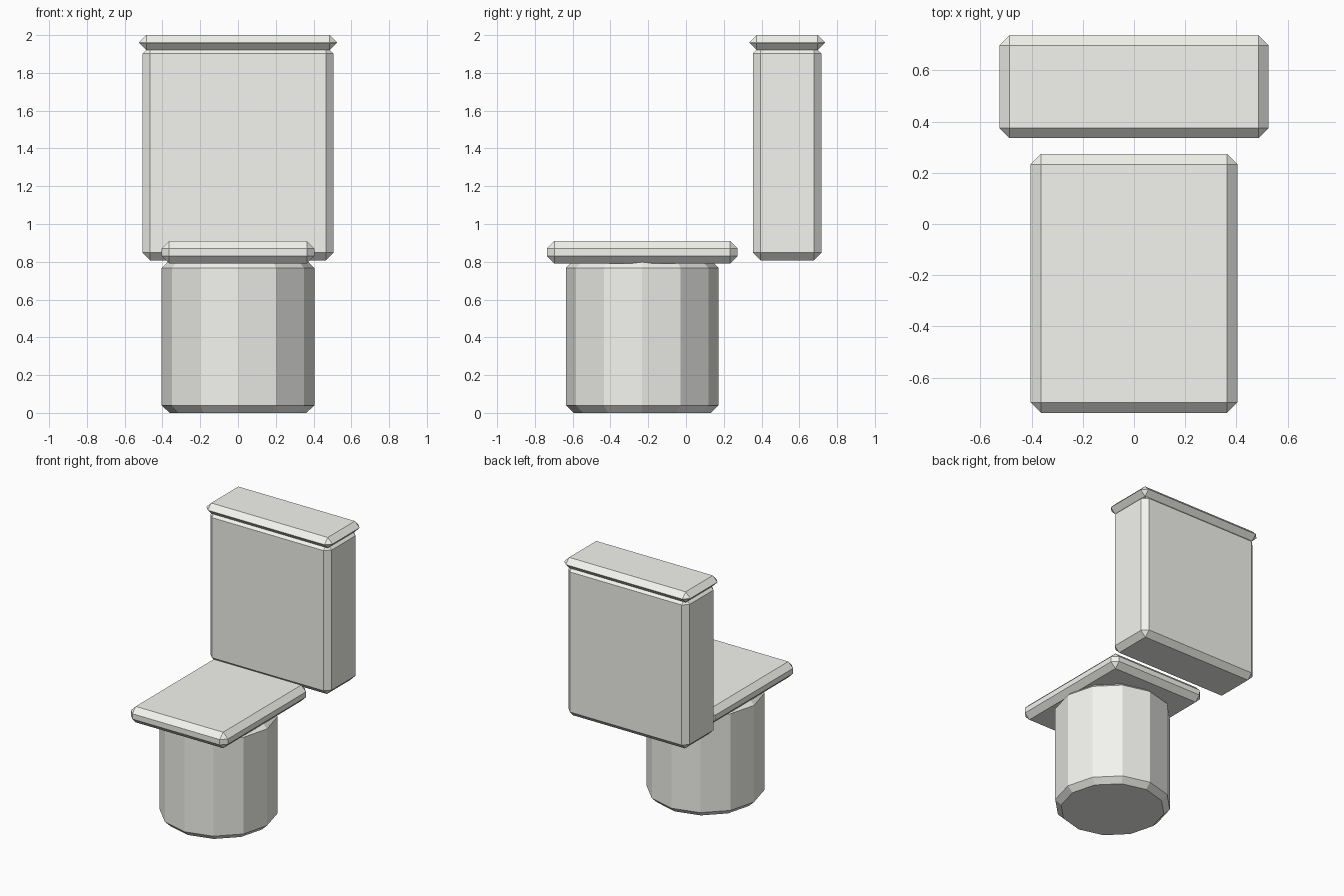
import bpy

if "Cube" in bpy.data.objects:
    bpy.data.objects.remove(bpy.data.objects["Cube"])

BEVEL = 0.04

# Off-white glazed ceramic
ceramic = bpy.data.materials.new("ceramic")
ceramic.diffuse_color = (0.9, 0.9, 0.86, 1)
ceramic.use_nodes = True
ceramic.node_tree.nodes["Principled BSDF"].inputs["Base Color"].default_value = ceramic.diffuse_color


def finish(obj, name):
    """Name the part, colour it and chamfer its sharp edges with one flat segment."""
    obj.name = name
    obj.data.materials.append(ceramic)
    bpy.ops.object.transform_apply(location=False, rotation=False, scale=True)
    mod = obj.modifiers.new("chamfer", 'BEVEL')
    mod.width = BEVEL
    mod.segments = 1
    mod.limit_method = 'ANGLE'
    mod.angle_limit = 0.8
    return obj


def box(name, half_x, y0, y1, z0, z1):
    bpy.ops.mesh.primitive_cube_add(size=1, location=(0, (y0 + y1) / 2, (z0 + z1) / 2))
    obj = bpy.context.object
    obj.scale = (2 * half_x, y1 - y0, z1 - z0)
    return finish(obj, name)


# Twelve-sided pedestal bowl
bpy.ops.mesh.primitive_cylinder_add(vertices=12, radius=0.404, depth=0.808,
                                    location=(0, -0.232, 0.404))
finish(bpy.context.object, "bowl")

# Seat slab, water tank and overhanging tank lid
box("seat", 0.404, -0.737, 0.273, 0.79, 0.91)
box("tank", 0.505, 0.354, 0.717, 0.808, 1.943)
lid = box("tank_lid", 0.525, 0.335, 0.737, 1.92, 2.0)
lid.modifiers["chamfer"].width = 0.0395
